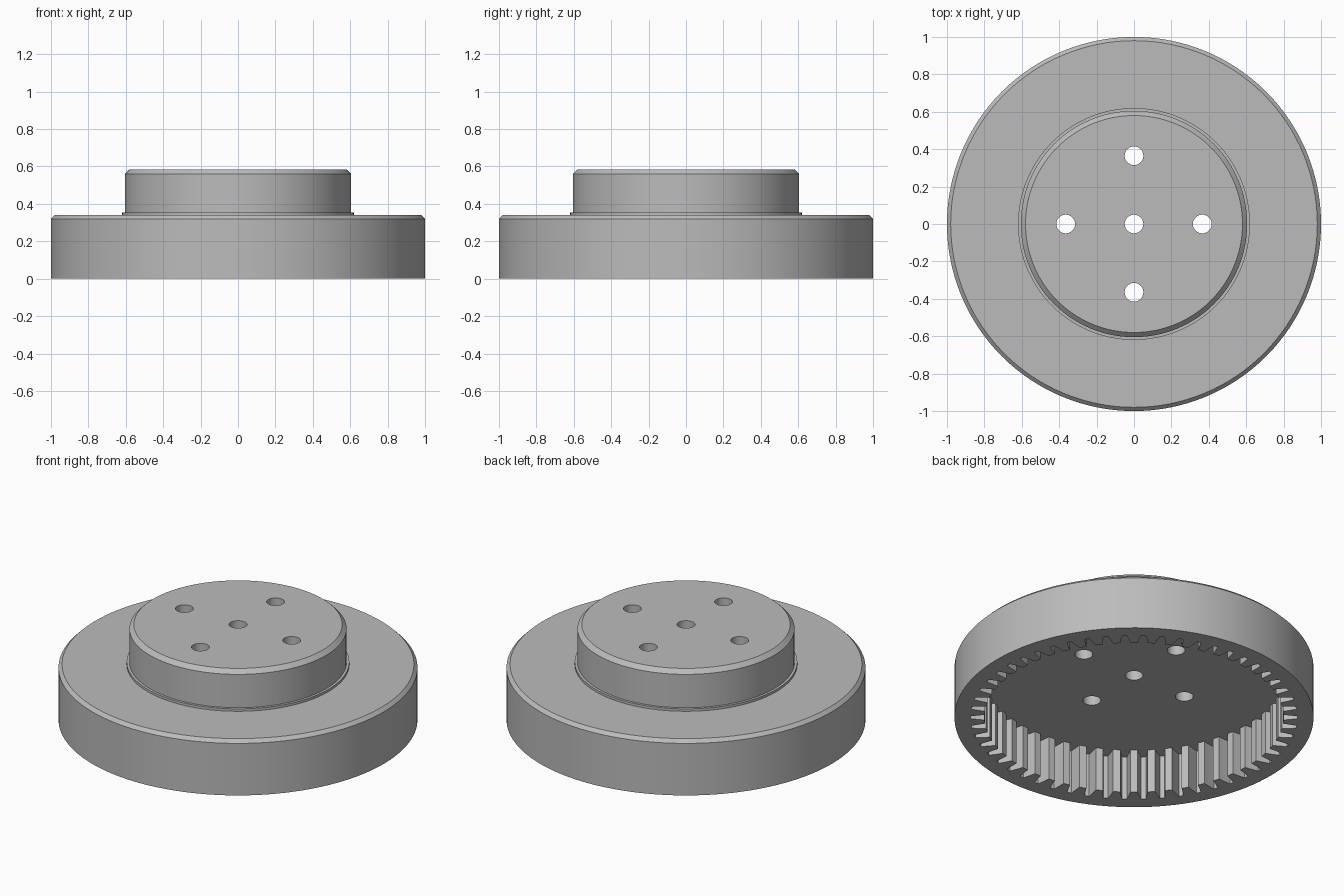
import bpy, bmesh, math
from mathutils import Vector

if "Cube" in bpy.data.objects:
    bpy.data.objects.remove(bpy.data.objects["Cube"])

TEETH = 54
CEILING = 0.27

grey = bpy.data.materials.new("plain grey")
grey.use_nodes = True
colour = (0.5, 0.5, 0.5, 1)
grey.diffuse_color = colour
grey.node_tree.nodes["Principled BSDF"].inputs["Base Color"].default_value = colour


def make_object(name, bm):
    bmesh.ops.recalc_face_normals(bm, faces=bm.faces)
    mesh = bpy.data.meshes.new(name)
    bm.to_mesh(mesh)
    bm.free()
    mesh.materials.append(grey)
    obj = bpy.data.objects.new(name, mesh)
    bpy.context.collection.objects.link(obj)
    return obj


def polar(radius, angle, z):
    return Vector((radius * math.cos(angle), radius * math.sin(angle), z))


def stack(name, rings):
    """Closed solid from a list of point rings, capped at both ends."""
    bm = bmesh.new()
    loops = [[bm.verts.new(p) for p in ring] for ring in rings]
    n = len(loops[0])
    for low, high in zip(loops, loops[1:]):
        for i in range(n):
            j = (i + 1) % n
            bm.faces.new((low[i], low[j], high[j], high[i]))
    bm.faces.new(loops[0])
    bm.faces.new(loops[-1])
    return make_object(name, bm)


def turned(name, profile, sides, centre=(0, 0)):
    offset = Vector((*centre, 0))
    return stack(name, [[offset + polar(r, math.tau * i / sides, z)
                         for i in range(sides)] for r, z in profile])


def cut(target, cutter):
    cutter.hide_render = True
    cutter.hide_viewport = False
    mod = target.modifiers.new(cutter.name, 'BOOLEAN')
    mod.operation = 'DIFFERENCE'
    mod.solver = 'EXACT'
    mod.object = cutter
    bpy.context.view_layer.objects.active = target
    bpy.ops.object.modifier_apply(modifier=mod.name)
    bpy.data.objects.remove(cutter)


# Flange, thin collar and chamfered hub turned as one solid
body = turned("ring_gear_body", [
    (1.0, 0), (1.0, 0.32), (0.98, 0.34), (0.62, 0.34), (0.62, 0.355),
    (0.605, 0.355), (0.605, 0.56), (0.58, 0.585)], 128)

# Toothed cavity: each gap is narrow at the root and wide at the tip
tooth = [(-0.29, 0.833), (-0.22, 0.87), (-0.12, 0.912),
         (0.12, 0.912), (0.22, 0.87), (0.29, 0.833)]
outline = [(r, math.tau * (t + part) / TEETH) for t in range(TEETH) for part, r in tooth]
cavity = stack("tooth_cutter", [[polar(r, a, z) for r, a in outline] for z in (-0.1, CEILING)])
cut(body, cavity)

# Centre bore and four bolt holes
for x, y in [(0, 0), (0.365, 0), (-0.365, 0), (0, 0.365), (0, -0.365)]:
    cut(body, turned("hole_cutter", [(0.05, 0.1), (0.05, 0.8)], 32, (x, y)))

# Smooth turned surfaces, crisp edges
bpy.ops.object.select_all(action='DESELECT')
body.select_set(True)
bpy.context.view_layer.objects.active = body
bpy.ops.object.shade_smooth_by_angle(angle=math.radians(20))
